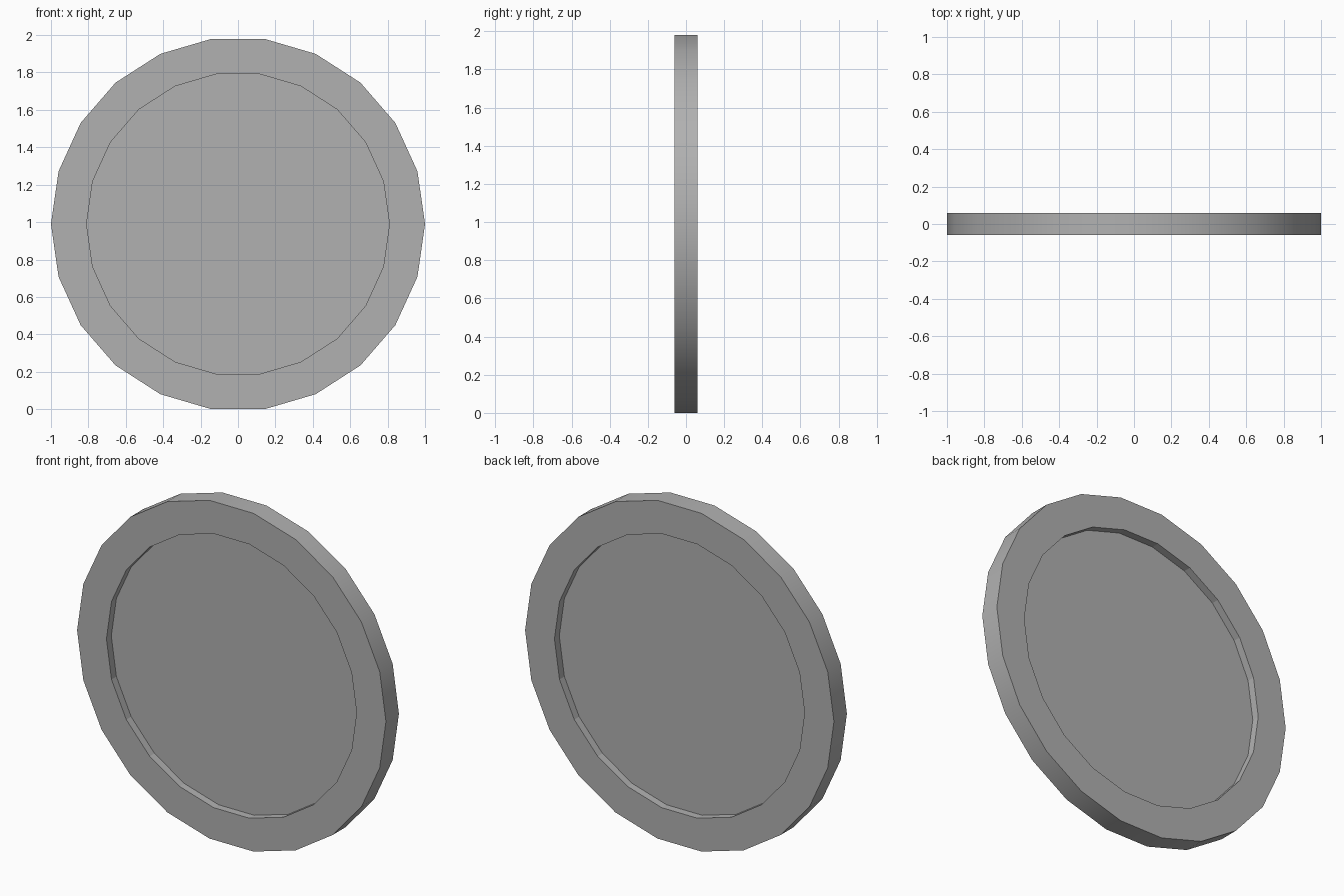
import bpy, bmesh
from math import sin, cos, pi, radians

if "Cube" in bpy.data.objects:
    bpy.data.objects.remove(bpy.data.objects["Cube"])

SIDES = 22
OUTER, INNER = 1.0, 0.81
HALF_RIM, HALF_PANEL = 0.06, 0.015
CENTRE_Z = OUTER * cos(pi / SIDES)  # rests on its flat bottom side


def ring(bm, radius, y):
    return [bm.verts.new((radius * cos(2 * pi * i / SIDES), y,
                          radius * sin(2 * pi * i / SIDES) + CENTRE_Z))
            for i in range(SIDES)]


# Disc with raised rim: panel edge, inner wall, rim face, outer wall, and back again
profile = [(INNER, -HALF_PANEL), (INNER, -HALF_RIM), (OUTER, -HALF_RIM),
           (OUTER, HALF_RIM), (INNER, HALF_RIM), (INNER, HALF_PANEL)]
bm = bmesh.new()
rings = [ring(bm, r, y) for r, y in profile]
inner_walls = []
for k, (a, b) in enumerate(zip(rings, rings[1:])):
    for i in range(SIDES):
        j = (i + 1) % SIDES
        face = bm.faces.new((a[i], a[j], b[j], b[i]))
        if k in (0, 4):
            inner_walls.append(face.index if face.index >= 0 else k * SIDES + i)

# Recessed panels on the front and back
bm.faces.new(rings[0])
bm.faces.new(rings[-1])
bmesh.ops.recalc_face_normals(bm, faces=bm.faces[:])

mesh = bpy.data.meshes.new("rimmed_disc")
bm.to_mesh(mesh)
bm.free()
disc = bpy.data.objects.new("rimmed_disc", mesh)
bpy.context.collection.objects.link(disc)

# Smooth outer wall, sharp corners, faceted inner walls
bpy.context.view_layer.objects.active = disc
disc.select_set(True)
bpy.ops.object.shade_smooth_by_angle(angle=radians(30))
for index in inner_walls:
    mesh.polygons[index].use_smooth = False

# Dark grey finish
grey = bpy.data.materials.new("dark_grey")
grey.diffuse_color = (0.44, 0.44, 0.44, 1)
grey.use_nodes = True
grey.node_tree.nodes["Principled BSDF"].inputs["Base Color"].default_value = grey.diffuse_color
mesh.materials.append(grey)
